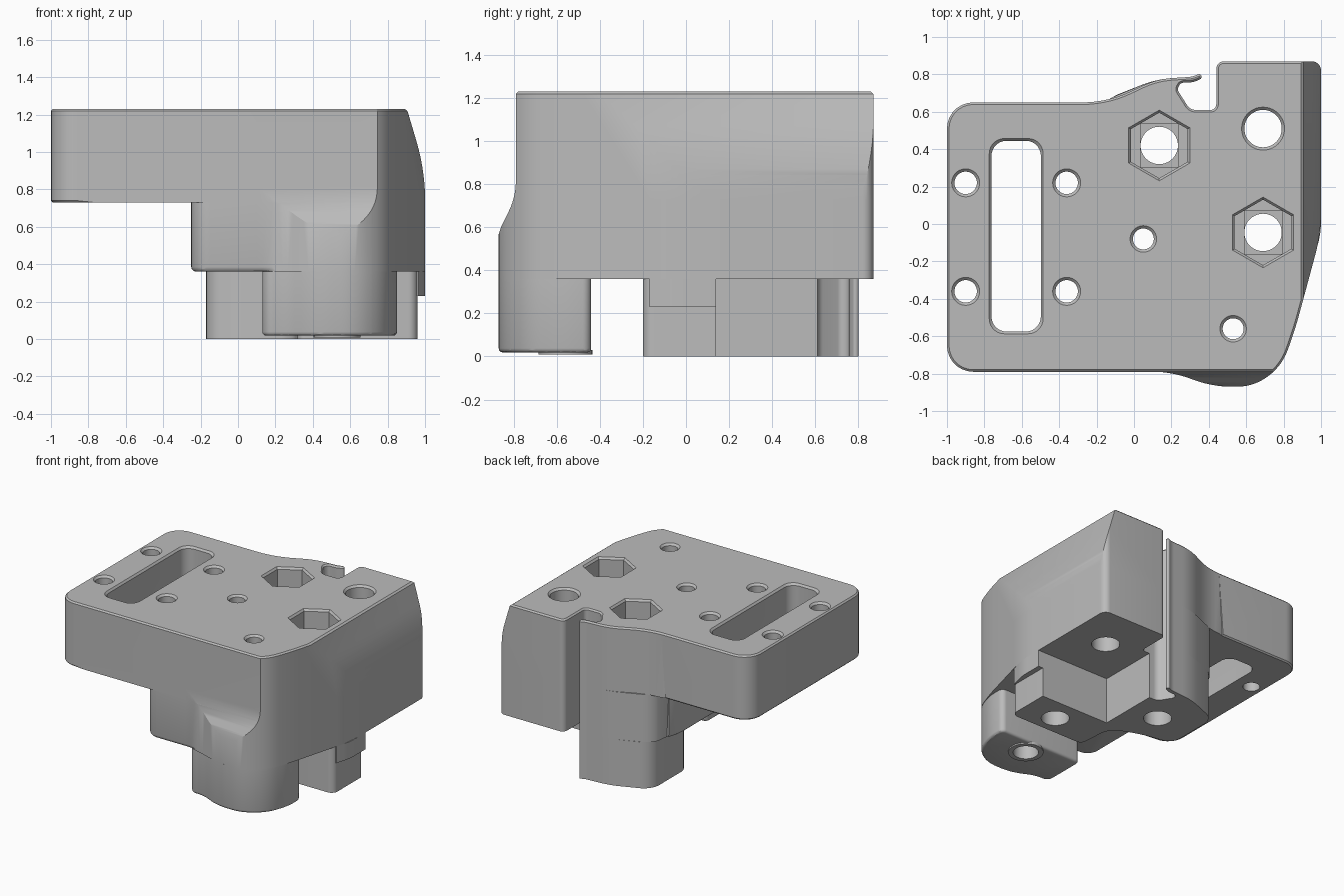
import bpy, bmesh, math
from mathutils import Vector

if "Cube" in bpy.data.objects:
    bpy.data.objects.remove(bpy.data.objects["Cube"])

grey = bpy.data.materials.new("plain_grey")
grey.use_nodes = True
grey.diffuse_color = (0.5, 0.5, 0.5, 1)
grey.node_tree.nodes["Principled BSDF"].inputs["Base Color"].default_value = (0.5, 0.5, 0.5, 1)


def rounded(corners, steps=7):
    """Outline from (x, y, cut) corners, each cut corner replaced by an arc."""
    out = []
    for i, c in enumerate(corners):
        p = Vector(c[:2])
        cut = c[2] if len(c) > 2 else 0
        if not cut:
            out.append(p)
            continue
        d1 = Vector(corners[i - 1][:2]) - p
        d2 = Vector(corners[(i + 1) % len(corners)][:2]) - p
        cut = min(cut, 0.48 * d1.length, 0.48 * d2.length)
        d1.normalize()
        d2.normalize()
        w = math.sqrt(max(0, (1 - d1.dot(d2)) / 2))
        a, b = p + d1 * cut, p + d2 * cut
        for k in range(steps + 1):
            t = k / steps
            wa, wm, wb = (1 - t) ** 2, 2 * t * (1 - t) * w, t * t
            out.append((a * wa + p * wm + b * wb) / (wa + wm + wb))
    return out


def ring(x, y, r, n=40):
    return [Vector((x + r * math.sin(math.tau * k / n), y + r * math.cos(math.tau * k / n)))
            for k in range(n)]


def loft(name, layers, axes=(0, 1, 2)):
    """Solid through a stack of (height, outline) layers, with axes remapped."""
    bm = bmesh.new()
    rows = []
    for h, pts in layers:
        row = []
        for p in pts:
            v = (p[0], p[1], h)
            row.append(bm.verts.new([v[a] for a in axes]))
        rows.append(row)
    n = len(rows[0])
    bm.faces.new(rows[0])
    bm.faces.new(rows[-1])
    for lo, hi in zip(rows, rows[1:]):
        for i in range(n):
            bm.faces.new((lo[i], lo[(i + 1) % n], hi[(i + 1) % n], hi[i]))
    bmesh.ops.recalc_face_normals(bm, faces=bm.faces)
    me = bpy.data.meshes.new(name)
    bm.to_mesh(me)
    bm.free()
    me.materials.append(grey)
    ob = bpy.data.objects.new(name, me)
    bpy.context.collection.objects.link(ob)
    return ob


def prism(name, pts, z0, z1, axes=(0, 1, 2)):
    return loft(name, [(z0, pts), (z1, pts)], axes)


def boolean(ob, tools, operation):
    for t in tools:
        m = ob.modifiers.new("cut", "BOOLEAN")
        m.operation, m.object, m.solver = operation, t, "EXACT"
    dg = bpy.context.evaluated_depsgraph_get()
    me = bpy.data.meshes.new_from_object(ob.evaluated_get(dg))
    ob.modifiers.clear()
    ob.data = me


def bevel_rim(ob, z, width, segments=1, rule=lambda p: True):
    """Bevel the outer edges lying at height z."""
    bm = bmesh.new()
    bm.from_mesh(ob.data)
    bmesh.ops.remove_doubles(bm, verts=bm.verts, dist=0.002)
    edges = [e for e in bm.edges if len(e.link_faces) == 2
             and all(abs(v.co.z - z) < 0.002 and rule(v.co) for v in e.verts)
             and any(abs(f.normal.z) < 0.9 for f in e.link_faces)]
    bmesh.ops.bevel(bm, geom=edges, offset=width, segments=segments, profile=0.5,
                    affect="EDGES", clamp_overlap=False)
    bm.to_mesh(ob.data)
    bm.free()


# Shared outline pieces: front bulge, right side and the thin rear arm
bulge = [(0.42, -0.87, 0.11), (0.64, -0.87, 0.11), (0.79, -0.76, 0.09)]
right = [(0.2, -0.79, 0.1)] + bulge + [(0.86, -0.57, 0.1), (1, -0.05, 0.12),
                                       (1, 0.87, 0.05), (0.44, 0.87, 0.04)]
arm = [(0.3, 0.61, 0.03), (0.23, 0.72, 0.03), (0.25, 0.755, 0.015), (0.32, 0.758, 0.02),
       (0.365, 0.78, 0.012), (0.355, 0.805, 0.012), (0.31, 0.787, 0.02), (0.12, 0.775, 0.09)]
notch = [(0.44, 0.61, 0.03)]

# Main parts, stacked in height
top_plate = prism("top_plate", rounded(
    [(-1, 0.65, 0.14), (-1, -0.79, 0.14)] + right + notch + arm + [(-0.14, 0.65, 0.14)]), 0.73, 1.23)
main_body = prism("main_body", rounded(
    [(-0.25, 0.45, 0.08), (-0.25, -0.79, 0.1)] + right + notch + arm + [(-0.16, 0.66, 0.06)]), 0.36, 0.73)
rear_leg = prism("rear_leg", rounded(
    [(0.32, -0.2, 0.04), (0.96, -0.2, 0.05), (0.96, 0.14), (0.37, 0.14), (0.37, 0.61)] + arm
    + [(-0.17, 0.66, 0.09), (-0.17, 0.22, 0.08), (0.1, 0.17, 0.1), (0.3, 0.08, 0.08)]), 0, 0.36)
front_leg = prism("front_leg", rounded(
    [(0.13, -0.44, 0.04), (0.13, -0.79, 0.08), (0.25, -0.79, 0.06)] + bulge
    + [(0.85, -0.58, 0.08), (0.85, -0.44, 0.04)]), 0.018, 0.36)
side_lip = prism("side_lip", rounded(
    [(0.9, -0.17), (0.965, -0.17), (1, -0.05, 0.1), (1, 0.14), (0.9, 0.14)]), 0.23, 0.36)
foot_ring = prism("foot_ring", ring(0.53, -0.56, 0.125), 0.008, 0.03)
parts = [top_plate, main_body, rear_leg, front_leg, side_lip, foot_ring]

# Curved right shoulder and front blend, as clipping profiles
shoulder = prism("shoulder_clip", rounded(
    [(-2, -1), (1.001, -1), (1.001, 0.9, 0.2), (0.9, 1.24), (0.9, 2), (-2, 2)], 12), -2, 2, (0, 2, 1))
front_blend = prism("front_clip", rounded(
    [(2, -1), (-0.9, -1), (-0.875, 0.55), (-0.86, 0.6, 0.03), (-0.79, 0.74, 0.09), (-0.79, 2), (2, 2)]),
    -2, 2, (2, 0, 1))
for ob in (top_plate, main_body):
    boolean(ob, [shoulder, front_blend], "INTERSECT")

# Softened rims
bevel_rim(top_plate, 1.23, 0.011)
bevel_rim(top_plate, 0.73, 0.01, 1, lambda p: p.x < -0.26)
bevel_rim(main_body, 0.36, 0.025, 3, lambda p: p.x < -0.1 and p.y < 0.6 or p.y < -0.7 and p.x < 0.2)
bevel_rim(front_leg, 0.018, 0.02, 3)

# Cutters: round holes with flared rims
cutters = []


def hole(x, y, r, z0=-0.1, n=40, flare=0.015):
    cutters.append(loft("hole_cutter", [(z0, ring(x, y, r, n)), (1.215, ring(x, y, r, n)),
                                        (1.2301, ring(x, y, r + flare, n)),
                                        (1.3, ring(x, y, r + flare, n))]))


for x in (-0.9, -0.36):
    for y in (-0.36, 0.22):
        hole(x, y, 0.06)
hole(0.05, -0.08, 0.056)
hole(0.53, -0.56, 0.056)
hole(0.69, 0.51, 0.1)
cutters.append(prism("bore_cutter", ring(0.53, -0.56, 0.09), -0.1, 0.2))

# Nut pockets: hexagon, bridging slot and bolt hole
for x, y in ((0.135, 0.42), (0.69, -0.045)):
    hole(x, y, 0.175, 0.7, 6, 0.014)
    slot = [(x + a * 0.1, y + b * 0.115) for a, b in ((-1, -1), (1, -1), (1, 1), (-1, 1))]
    cutters.append(prism("bridge_cutter", slot, 0.68, 0.8))
    cutters.append(prism("bolt_cutter", ring(x, y, 0.1), -0.1, 0.9))


# Long slot
def slot_outline(g):
    x0, x1, y0, y1 = -0.762 - g, -0.498 + g, -0.575 - g, 0.445 + g
    return rounded([(x0, y0, 0.08), (x1, y0, 0.08), (x1, y1, 0.08), (x0, y1, 0.08)])


cutters.append(loft("slot_cutter", [(0.5, slot_outline(0)), (1.215, slot_outline(0)),
                                    (1.2301, slot_outline(0.012)), (1.3, slot_outline(0.012))]))

for ob in parts:
    boolean(ob, cutters, "DIFFERENCE")

# Remove helpers and shade
for c in cutters + [shoulder, front_blend]:
    bpy.data.objects.remove(c)
for ob in parts:
    bpy.ops.object.select_all(action="DESELECT")
    ob.select_set(True)
    bpy.context.view_layer.objects.active = ob
    bpy.ops.object.shade_smooth_by_angle(angle=math.radians(30))
